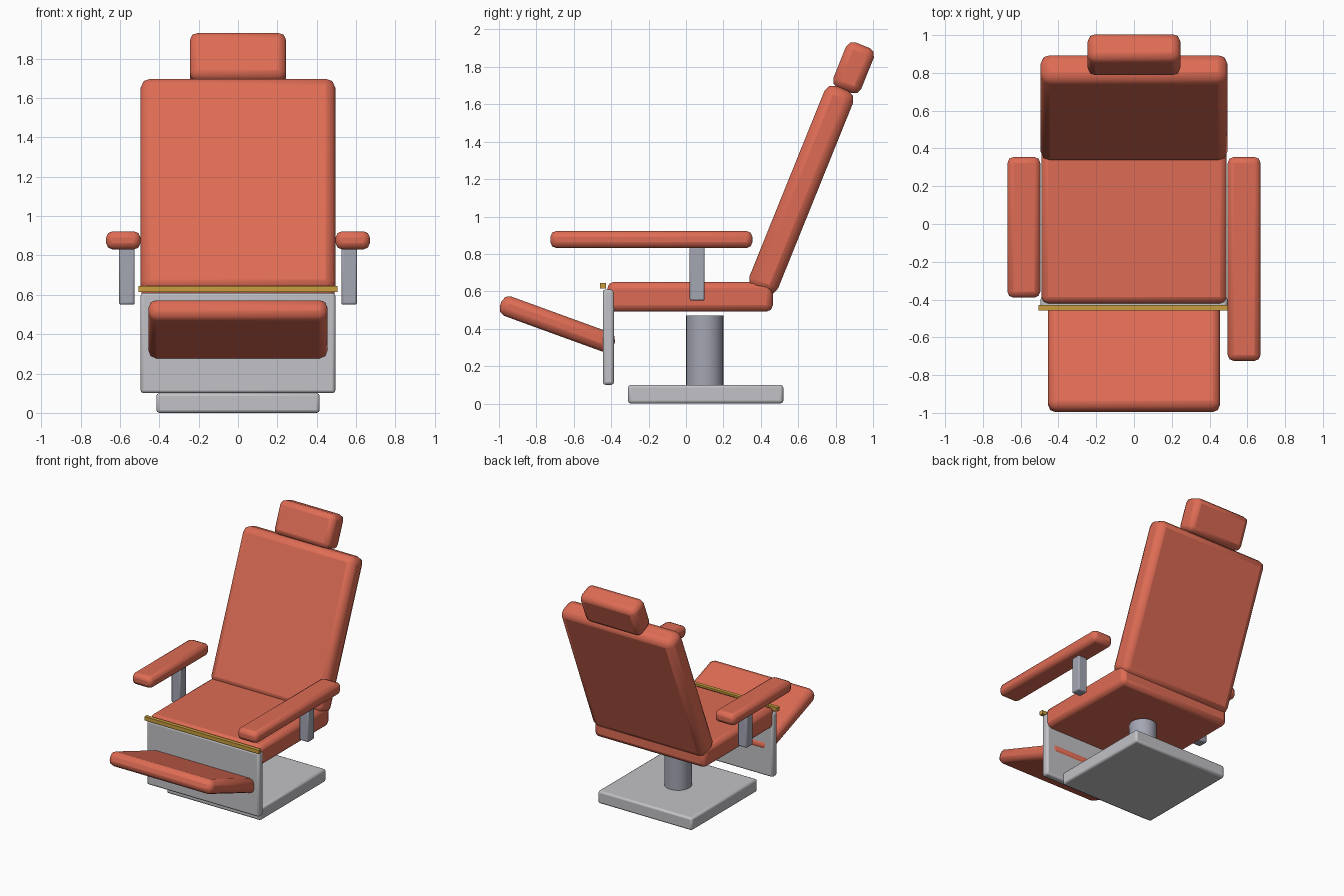
import bpy
from math import radians

cube = bpy.data.objects.get("Cube")
if cube:
    bpy.data.objects.remove(cube, do_unlink=True)


def material(name, rgb):
    mat = bpy.data.materials.new(name)
    mat.use_nodes = True
    color = (*rgb, 1)
    mat.diffuse_color = color
    mat.node_tree.nodes["Principled BSDF"].inputs["Base Color"].default_value = color
    return mat


RED = material("red upholstery", (0.73, 0.15, 0.09))
LIGHT = material("light metal", (0.54, 0.54, 0.57))
STEEL = material("blue grey steel", (0.37, 0.38, 0.45))
GOLD = material("gold trim", (0.58, 0.34, 0.05))


def finish(obj, name, mat, bevel, segments):
    obj.name = name
    obj.data.materials.append(mat)
    if bevel:
        mod = obj.modifiers.new("rounded edges", 'BEVEL')
        mod.width = bevel
        mod.segments = segments
        mod.limit_method = 'ANGLE'
    bpy.ops.object.shade_smooth_by_angle(angle=radians(20))
    return obj


def box(name, mat, center, size, bevel=0.0, tilt=0.0, segments=2):
    bpy.ops.mesh.primitive_cube_add(size=1, location=center)
    obj = bpy.context.object
    obj.scale = size
    bpy.ops.object.transform_apply(location=False, rotation=False, scale=True)
    obj.rotation_euler.x = radians(tilt)
    return finish(obj, name, mat, bevel, segments)


# Pedestal: square base plate and round column
box("base_plate", LIGHT, (0, 0.105, 0.05), (0.83, 0.83, 0.1), 0.015)
bpy.ops.mesh.primitive_cylinder_add(vertices=24, radius=0.1, depth=0.41,
                                    location=(0, 0.1, 0.265))
finish(bpy.context.object, "column", STEEL, 0, 1)

# Upholstered cushions
box("seat", RED, (0, 0.022, 0.571), (0.98, 0.885, 0.16), 0.035)
box("backrest", RED, (0, 0.616, 1.143), (0.99, 0.166, 1.17), 0.05, -22)
box("headrest", RED, (0, 0.896, 1.795), (0.49, 0.16, 0.26), 0.04, -22)
box("footrest", RED, (0, -0.688, 0.424), (0.91, 0.644, 0.11), 0.04, -20)

# Front panel with its trim bar
box("front_panel", LIGHT, (0, -0.415, 0.355), (0.99, 0.06, 0.51), 0.015)
box("trim_bar", GOLD, (0, -0.444, 0.63), (1.01, 0.03, 0.03))

# Armrests: the left one reaches further forward than the right one
ARM_BACK = 0.355
for side, sign, front in (("left", 1, -0.725), ("right", -1, -0.39)):
    box(side + "_armrest", RED, (sign * 0.583, (front + ARM_BACK) / 2, 0.877),
        (0.174, ARM_BACK - front, 0.092), 0.032)
    box(side + "_armrest_post", STEEL, (sign * 0.565, 0.06, 0.695),
        (0.08, 0.08, 0.29), 0.01)
